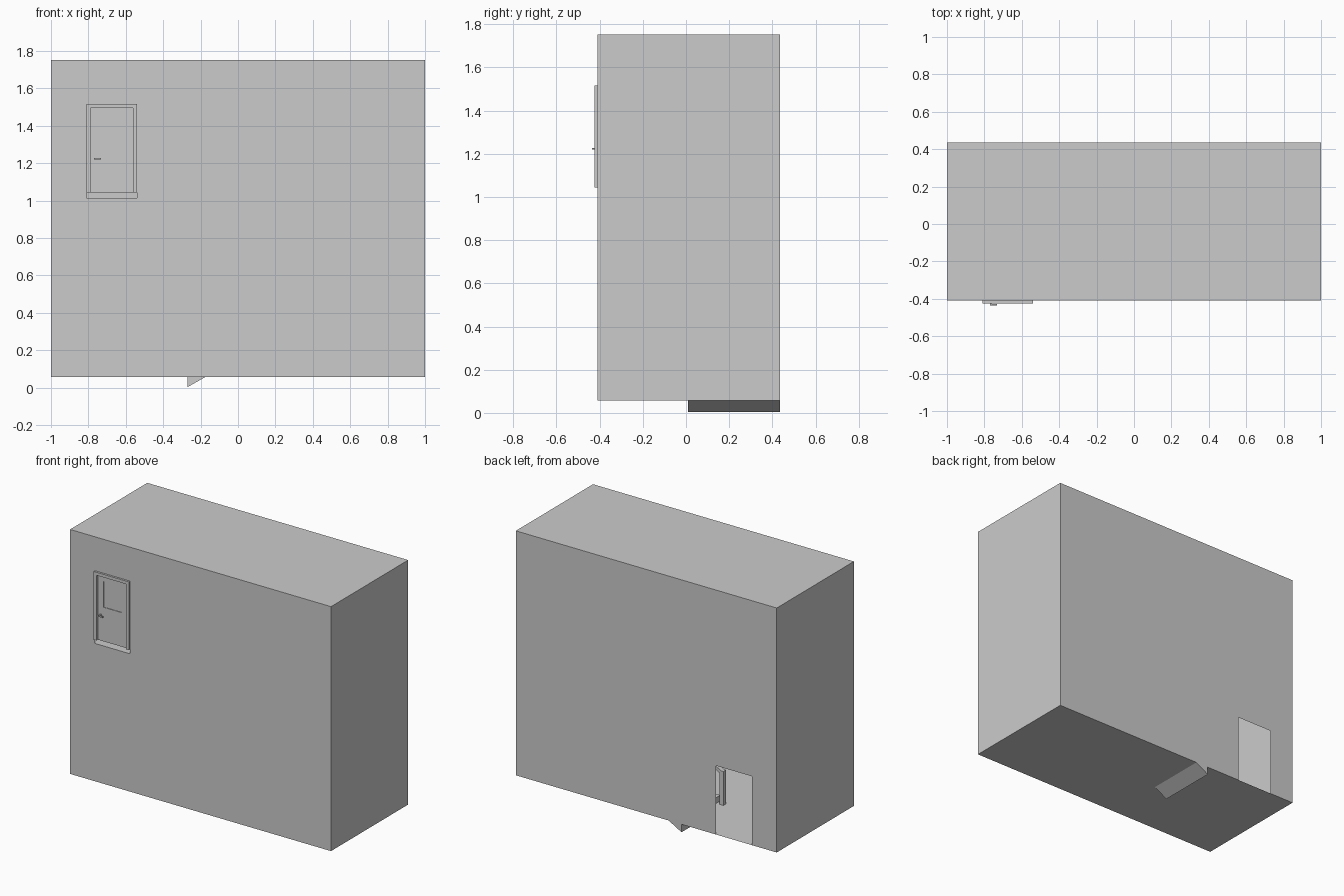
import bpy, bmesh
from mathutils import Vector

if "Cube" in bpy.data.objects:
    bpy.data.objects.remove(bpy.data.objects["Cube"])

X0, X1, Y0, Y1 = -1.0, 1.0, -0.41, 0.435
ZB, ZM, ZU, ZT = 0.058, 0.536, 1.013, 1.752
XS, XL, YM = -0.27, 0.58, 0.01      # flight start, half landing edge, well centre
SLAB, STEPS = 0.055, 12


def finish(name, bm):
    me = bpy.data.meshes.new(name)
    bm.to_mesh(me)
    bm.free()
    ob = bpy.data.objects.new(name, me)
    bpy.context.collection.objects.link(ob)
    return ob


def add_box(bm, a, b):
    r = bmesh.ops.create_cube(bm, size=1)
    for v in r["verts"]:
        v.co = Vector([a[i] + (b[i] - a[i]) * (v.co[i] + 0.5) for i in range(3)])


def boxes(name, *pairs):
    bm = bmesh.new()
    for a, b in pairs:
        add_box(bm, a, b)
    return finish(name, bm)


def prism(name, pts, y0, y1):
    """Extrude an x-z profile along y."""
    bm = bmesh.new()
    f = bm.faces.new([bm.verts.new((x, y0, z)) for x, z in pts])
    r = bmesh.ops.extrude_face_region(bm, geom=[f])
    for v in r["geom"]:
        if isinstance(v, bmesh.types.BMVert):
            v.co.y = y1
    bmesh.ops.recalc_face_normals(bm, faces=bm.faces)
    return finish(name, bm)


# Thin shell: plain walls plus front and back walls cut by a doorway
bm = bmesh.new()


def quad(*pts):
    bm.faces.new([bm.verts.new(p) for p in pts])


def holed_wall(y, hx0, hx1, hz0, hz1):
    xs, zs = (X0, hx0, hx1, X1), (ZB, hz0, hz1, ZT)
    for i in range(3):
        for k in range(3):
            if (i, k) == (1, 1) or zs[k + 1] - zs[k] < 1e-5:
                continue
            p = [(xs[i], y, zs[k]), (xs[i + 1], y, zs[k]),
                 (xs[i + 1], y, zs[k + 1]), (xs[i], y, zs[k + 1])]
            quad(*(p if y < 0 else p[::-1]))


holed_wall(Y0, -0.81, -0.54, ZU, 1.517)
holed_wall(Y1, -0.81, -0.535, ZB, 0.535)
for x in (X0, X1):
    p = [(x, Y0, ZB), (x, Y1, ZB), (x, Y1, ZT), (x, Y0, ZT)]
    quad(*(p if x > 0 else p[::-1]))
quad((X0, Y0, ZT), (X1, Y0, ZT), (X1, Y1, ZT), (X0, Y1, ZT))
quad((X0, Y0, ZB), (X0, Y1, ZB), (X1, Y1, ZB), (X1, Y0, ZB))
bmesh.ops.remove_doubles(bm, verts=bm.verts, dist=1e-5)
finish("stairwell_walls", bm)


# Stair flights with a sloping underside
def flight(name, xa, xb, za, zb, y0, y1):
    dx, dz = (xb - xa) / STEPS, (zb - za) / STEPS
    pts = [(xa, za - SLAB)]
    for i in range(STEPS):
        pts += [(xa + i * dx, za + i * dz), (xa + i * dx, za + (i + 1) * dz)]
    pts += [(xb, zb), (xb, zb - SLAB)]
    prism(name, pts, y0, y1)


flight("lower_flight", XS, XL, ZB, ZM, YM, Y1)
flight("upper_flight", XL, XS, ZM, ZU, Y0, YM)

# Landings
boxes("half_landing", ((XL, Y0, ZM - SLAB), (X1, Y1, ZM)))
boxes("upper_landing", ((X0, Y0, ZU - SLAB), (XS, Y1, ZU)))


# Handrails: end posts joined by a sloping rail
def railing(name, xa, xb, za, zb, y):
    w, h, t = 0.015, 0.235, 0.025
    boxes(name + "_posts", *[((x - w, y - w, z), (x + w, y + w, z + h))
                             for x, z in ((xa, za), (xb, zb))])
    prism(name + "_rail", [(xa, za + h - t), (xb, zb + h - t),
                           (xb, zb + h), (xa, za + h)], y - w, y + w)


railing("lower_handrail", XS - 0.04, XL + 0.02, ZB, ZM, YM + 0.03)
railing("upper_handrail", XL + 0.02, XS - 0.02, ZM, ZU, YM - 0.02)
boxes("landing_guard",
      ((XS - 0.035, YM, ZU + 0.21), (XS - 0.005, Y1, ZU + 0.235)),
      ((XS - 0.035, Y1 - 0.03, ZU), (XS - 0.005, Y1, ZU + 0.21)))

# Upper door: frame, leaf with shallow recessed panel, lever handle
D0, D1, DB, DT, F = -0.81, -0.54, 1.044, 1.517, 0.021
boxes("door_frame",
      ((D0, -0.424, DB), (D0 + F, -0.39, DT)),
      ((D1 - F, -0.424, DB), (D1, -0.39, DT)),
      ((D0 + F, -0.424, DT - F), (D1 - F, -0.39, DT)))
a, b, c, d = -0.745, -0.605, 1.28, 1.46
boxes("door_leaf",
      ((D0 + F, -0.408, DB), (D1 - F, -0.395, c)),
      ((D0 + F, -0.408, d), (D1 - F, -0.395, DT - F)),
      ((D0 + F, -0.408, c), (a, -0.395, d)),
      ((b, -0.408, c), (D1 - F, -0.395, d)),
      ((a, -0.404, c), (b, -0.399, d)))
boxes("door_handle",
      ((-0.77, -0.435, 1.219), (-0.733, -0.427, 1.228)),
      ((-0.77, -0.427, 1.219), (-0.761, -0.408, 1.228)))
